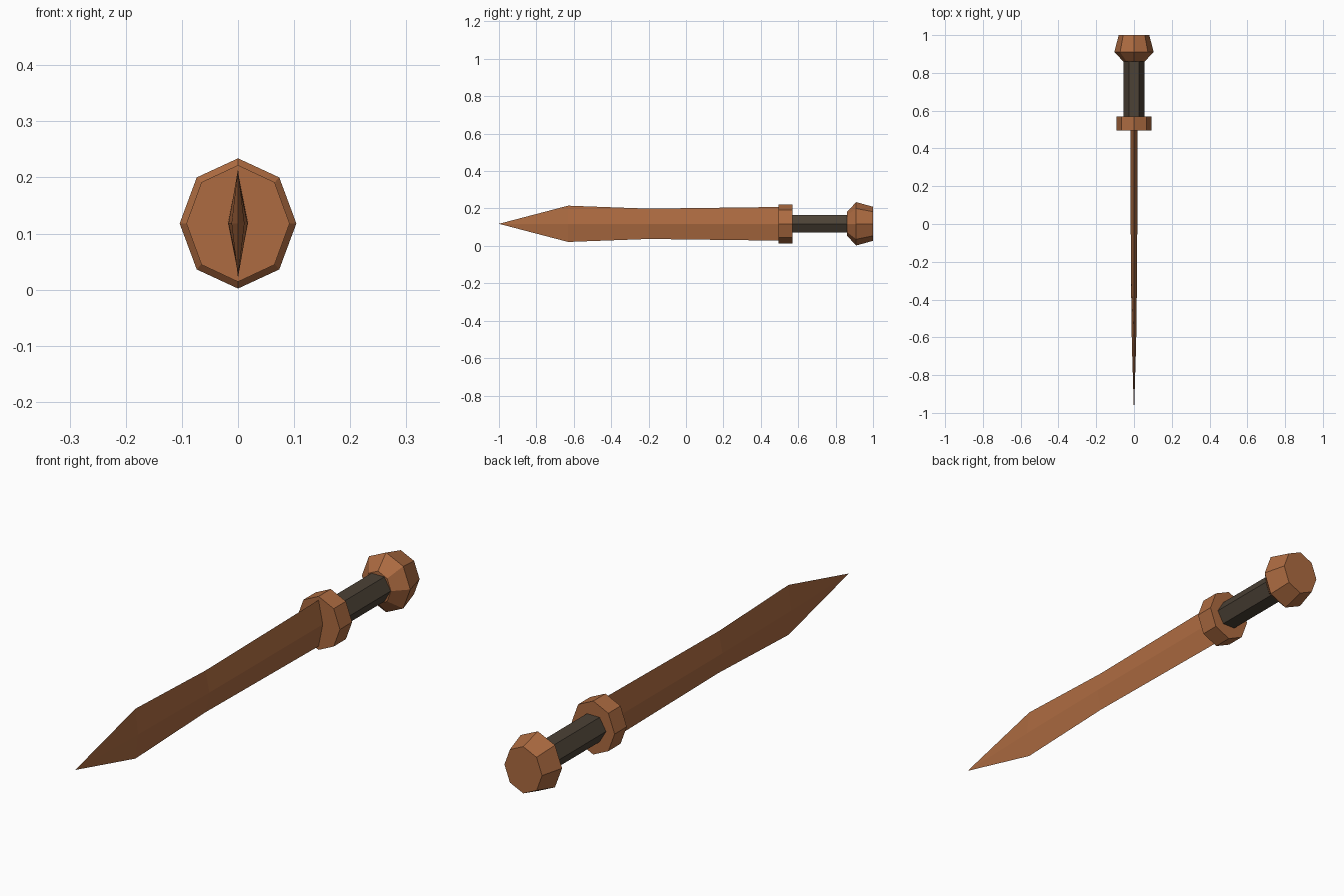
import bpy, bmesh, math

if "Cube" in bpy.data.objects:
    bpy.data.objects.remove(bpy.data.objects["Cube"])

ZC = 0.118  # height of the sword's long axis


def material(name, rgb):
    m = bpy.data.materials.new(name)
    m.diffuse_color = (*rgb, 1.0)
    m.use_nodes = True
    m.node_tree.nodes["Principled BSDF"].inputs["Base Color"].default_value = m.diffuse_color
    return m


copper = material("copper", (0.42, 0.148, 0.053))
dark_leather = material("dark leather", (0.072, 0.054, 0.037))


def loft(name, sides, sections, mat):
    """Skin elliptical rings (y, radius_x, radius_z) along the y axis."""
    bm = bmesh.new()
    rings = []
    for y, rx, rz in sections:
        if rx == 0:
            rings.append([bm.verts.new((0, y, ZC))] * sides)
            continue
        angles = [2 * math.pi * i / sides for i in range(sides)]
        rings.append([bm.verts.new((rx * math.cos(a), y, ZC + rz * math.sin(a)))
                      for a in angles])
    for a, b in zip(rings, rings[1:]):
        for i in range(sides):
            j = (i + 1) % sides
            corners = list(dict.fromkeys((a[i], a[j], b[j], b[i])))
            bm.faces.new(corners)
    for ring in (rings[0], rings[-1]):
        if len(set(ring)) > 2:
            bm.faces.new(ring)
    bmesh.ops.recalc_face_normals(bm, faces=bm.faces)
    mesh = bpy.data.meshes.new(name)
    bm.to_mesh(mesh)
    bm.free()
    mesh.materials.append(mat)
    obj = bpy.data.objects.new(name, mesh)
    bpy.context.collection.objects.link(obj)
    return obj


# Leaf-shaped blade with a diamond cross-section
loft("blade", 4, [(-1.0, 0, 0), (-0.63, 0.0115, 0.097),
                  (-0.2, 0.017, 0.081), (0.5, 0.018, 0.09)], copper)
# Octagonal guard
loft("guard", 8, [(0.495, 0.092, 0.104), (0.57, 0.092, 0.104)], copper)
# Hexagonal grip
loft("grip", 6, [(0.565, 0.055, 0.055), (0.865, 0.055, 0.055)], dark_leather)
# Faceted octagonal pommel
loft("pommel", 8, [(0.86, 0.056, 0.063), (0.91, 0.104, 0.116),
                   (1.0, 0.081, 0.091)], copper)
